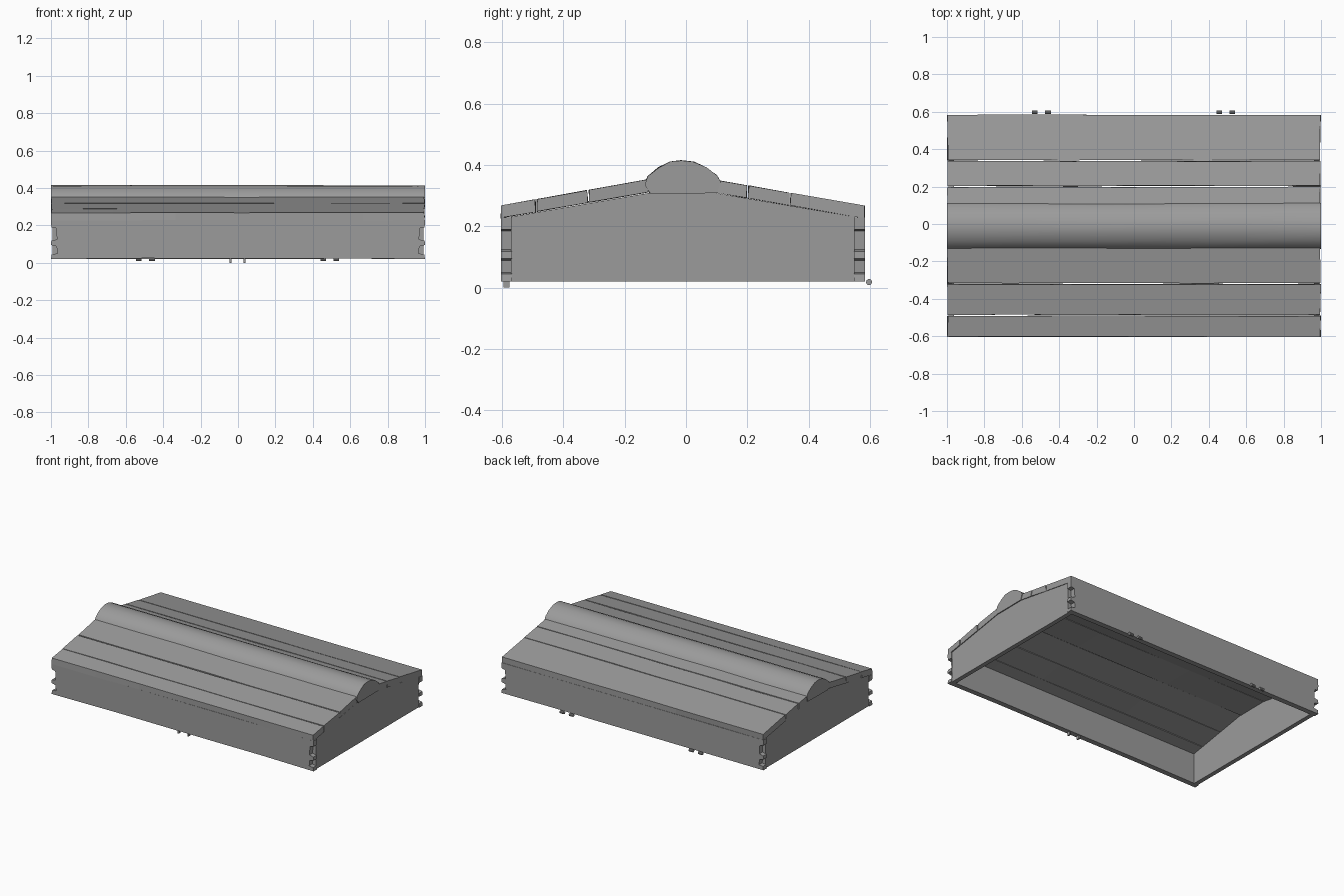
import bpy, bmesh, random
from mathutils import Vector

if "Cube" in bpy.data.objects:
    bpy.data.objects.remove(bpy.data.objects["Cube"])

random.seed(4)


def make(name, bm, smooth=False):
    bmesh.ops.recalc_face_normals(bm, faces=bm.faces)
    me = bpy.data.meshes.new(name)
    bm.to_mesh(me)
    bm.free()
    ob = bpy.data.objects.new(name, me)
    bpy.context.collection.objects.link(ob)
    if smooth:
        bpy.context.view_layer.objects.active = ob
        ob.select_set(True)
        bpy.ops.object.shade_smooth_by_angle(angle=0.6)
        ob.select_set(False)
    return ob


def loft(name, profile, sections=6, wobble=0.003, smooth=False, chip=0.006):
    """Sweep a (y, z) profile along x with slight hand-hewn irregularity."""
    bm = bmesh.new()
    rings = []
    for i in range(sections + 1):
        x = -1 + 2 * i / sections
        end = i in (0, sections)
        ring = []
        for y, z in profile:
            dx = random.uniform(0, chip) * (1 if x < 0 else -1) if end else 0
            ring.append(bm.verts.new((x + dx, y + random.uniform(-wobble, wobble),
                                      z + random.uniform(-wobble, wobble) * 0.5)))
        rings.append(ring)
    n = len(profile)
    for a, b in zip(rings, rings[1:]):
        for j in range(n):
            bm.faces.new((a[j], a[(j + 1) % n], b[(j + 1) % n], b[j]))
    bm.faces.new(rings[0])
    bm.faces.new(rings[-1])
    return make(name, bm, smooth)


def slab(name, outline, thickness):
    """Flat outline extruded by a thickness vector."""
    bm = bmesh.new()
    f = bm.faces.new([bm.verts.new(p) for p in outline])
    r = bmesh.ops.extrude_face_region(bm, geom=[f])
    bmesh.ops.translate(bm, vec=Vector(thickness),
                        verts=[v for v in r['geom'] if isinstance(v, bmesh.types.BMVert)])
    return make(name, bm)


# Sloping roof planks, each side running from the eave up to the ridge
def planks(side, cuts, z_low, z_high):
    y0, y1 = cuts[0], cuts[-1]
    s = 1 if y1 > y0 else -1
    for i, (a, b) in enumerate(zip(cuts, cuts[1:])):
        if i:
            a += 0.004 * s
        za, zb = [z_low + (z_high - z_low) * (t - y0) / (y1 - y0) for t in (a, b)]
        loft(f"{side}_plank_{i + 1}",
             [(a, za - 0.041), (b, zb - 0.041), (b - 0.002 * s, zb), (a, za)], wobble=0.002)


planks("front", [-0.603, -0.49, -0.32, -0.125], 0.268, 0.352)
planks("back", [0.583, 0.34, 0.202, 0.102], 0.267, 0.35)

# Rounded ridge beam
loft("ridge_beam", [(-0.118, 0.307), (-0.136, 0.335), (-0.124, 0.363), (-0.09, 0.392),
                    (-0.05, 0.411), (-0.015, 0.415), (0.025, 0.411), (0.065, 0.392),
                    (0.1, 0.366), (0.111, 0.345), (0.1, 0.309)], 5, 0.002, True, 0.0)

# Front and back walls with chipped joints at their ends
for name, y, t, top in (("front_wall", -0.604, 0.036, 0.229), ("back_wall", 0.584, -0.036, 0.228)):
    notch = [(1, 0.02), (0.996, 0.045), (0.966, 0.05), (0.97, 0.088), (1, 0.095),
             (0.998, 0.118), (0.968, 0.125), (0.972, 0.185), (0.998, 0.19), (1, top)]
    mids = [-0.5, -0.1, 0.25, 0.6]
    bottom = [(x, y, 0.02 + random.uniform(0, 0.005)) for x in mids]
    slab(name, bottom + [(x, y, z) for x, z in notch]
         + [(-x, y, z) for x, z in reversed(notch)], (0, t, 0))

# Gabled end walls between them
gable = [(-0.57, 0.02), (0.55, 0.02), (0.55, 0.231), (0.1, 0.308), (-0.125, 0.308), (-0.57, 0.231)]
for name, s in (("left_end_wall", -1), ("right_end_wall", 1)):
    slab(name, [(0.993 * s, y, z) for y, z in gable], (-0.03 * s, 0, 0))

# Hinge knuckles along the back edge
for i, x in enumerate((-0.53, -0.46, 0.455, 0.525)):
    bpy.ops.mesh.primitive_cylinder_add(vertices=10, radius=0.01, depth=0.03,
                                        location=(x, 0.597, 0.018), rotation=(0, 1.5708, 0))
    bpy.context.object.name = f"hinge_knuckle_{i + 1}"

# Latch pins under the front edge
for name, x in (("latch_pin_left", -0.04), ("latch_pin_right", 0.035)):
    bpy.ops.mesh.primitive_cube_add(size=1, location=(x, -0.585, 0.015))
    ob = bpy.context.object
    ob.name = name
    ob.scale = (0.01, 0.02, 0.03)

# Dark grey weathered finish on every part
grey = bpy.data.materials.new("dark_grey")
grey.diffuse_color = (0.33, 0.33, 0.33, 1)
grey.use_nodes = True
grey.node_tree.nodes["Principled BSDF"].inputs["Base Color"].default_value = grey.diffuse_color
for ob in bpy.data.objects:
    ob.data.materials.append(grey)
